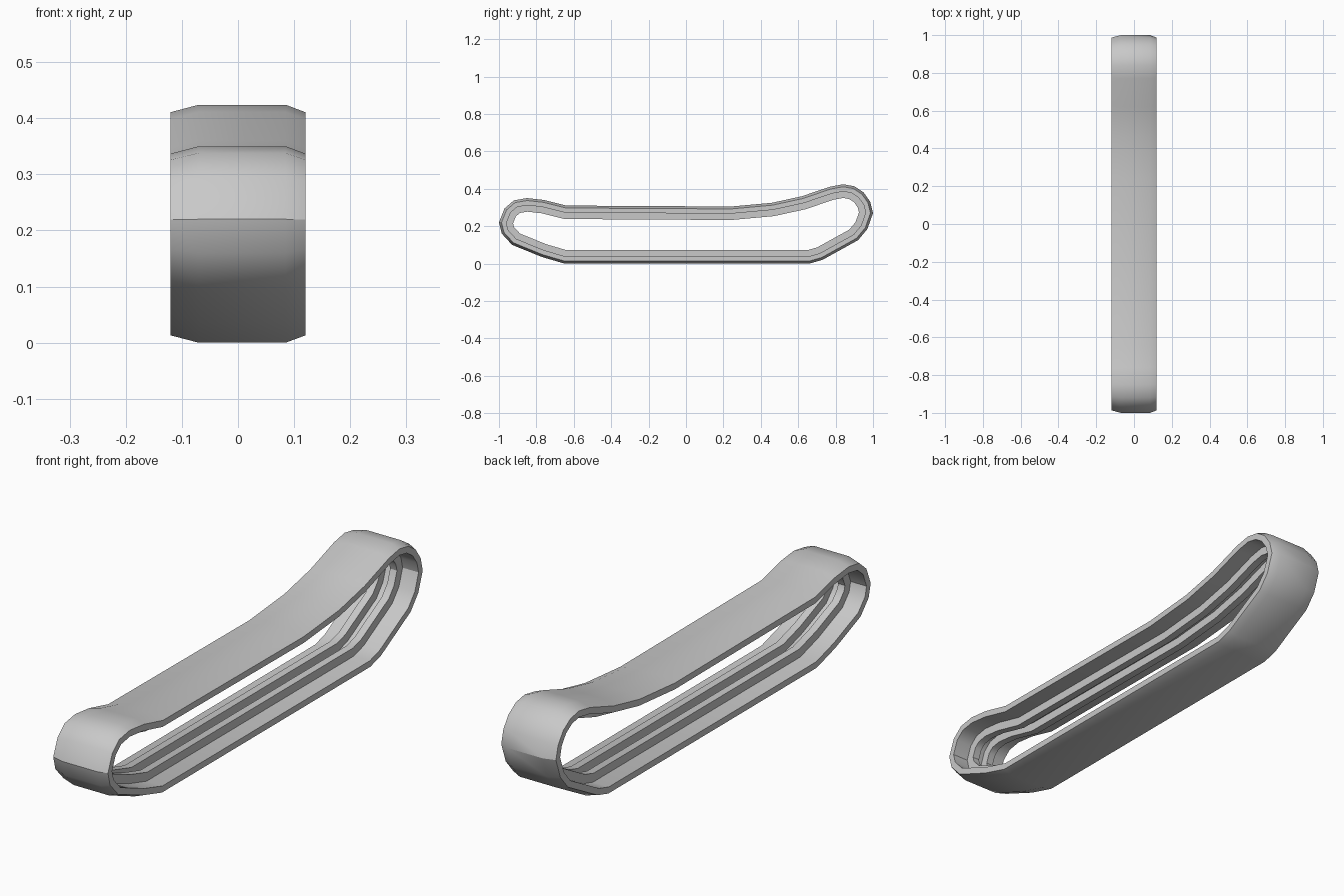
import bpy
import bmesh
import math
from mathutils import Vector

cube = bpy.data.objects.get("Cube")
if cube:
    bpy.data.objects.remove(cube, do_unlink=True)

grey = bpy.data.materials.new("light grey")
grey.use_nodes = True
COLOUR = (0.58, 0.58, 0.58, 1)
grey.diffuse_color = COLOUR
grey.node_tree.nodes["Principled BSDF"].inputs["Base Color"].default_value = COLOUR

# Outer side outline of the loop as (y, z), counter-clockwise
OUTLINE = [Vector(p) for p in (
    (-0.65, 0), (0.66, 0), (0.73, 0.02), (0.92, 0.125), (0.97, 0.185),
    (1, 0.27), (0.985, 0.33), (0.95, 0.38), (0.9, 0.413), (0.84, 0.424),
    (0.77, 0.411), (0.62, 0.36), (0.46, 0.325), (0.24, 0.305),
    (-0.64, 0.31), (-0.76, 0.34), (-0.85, 0.35), (-0.92, 0.338),
    (-0.97, 0.295), (-1, 0.22), (-0.985, 0.16), (-0.93, 0.1), (-0.77, 0.035))]


def inset(depth):
    """Offset the outline inwards by depth with mitred corners."""
    result = []
    for i, p in enumerate(OUTLINE):
        a = (p - OUTLINE[i - 1]).normalized()
        b = (OUTLINE[(i + 1) % len(OUTLINE)] - p).normalized()
        na, nb = Vector((-a.y, a.x)), Vector((-b.y, b.x))
        result.append(p + (na + nb) * depth / (1 + na.dot(nb)))
    return result


def sweep(name, section):
    """Carry a closed section of (x, depth) points around the loop."""
    bm = bmesh.new()
    rings = [[bm.verts.new((x, p.x, p.y)) for p in inset(d)] for x, d in section]
    n = len(OUTLINE)
    for i, ring in enumerate(rings):
        before = rings[i - 1]
        for j in range(n):
            k = (j + 1) % n
            bm.faces.new((before[j], before[k], ring[k], ring[j]))
    bmesh.ops.recalc_face_normals(bm, faces=bm.faces)
    mesh = bpy.data.meshes.new(name)
    bm.to_mesh(mesh)
    bm.free()
    mesh.materials.append(grey)
    obj = bpy.data.objects.new(name, mesh)
    bpy.context.collection.objects.link(obj)
    bpy.ops.object.select_all(action='DESELECT')
    obj.select_set(True)
    bpy.context.view_layer.objects.active = obj
    bpy.ops.object.shade_smooth_by_angle(angle=math.radians(32))


# Belt with chamfered outer edges
sweep("track_belt", [(-0.12, 0.013), (-0.07, 0), (0.085, 0),
                     (0.12, 0.013), (0.12, 0.038), (-0.12, 0.038)])

# Two guide ridges running around the inside
for side, sign in (("left", 1), ("right", -1)):
    sweep(side + "_guide_ridge", [(sign * x, d) for x, d in (
        (0.02, 0.03), (0.05, 0.03), (0.05, 0.072), (0.02, 0.072))])
